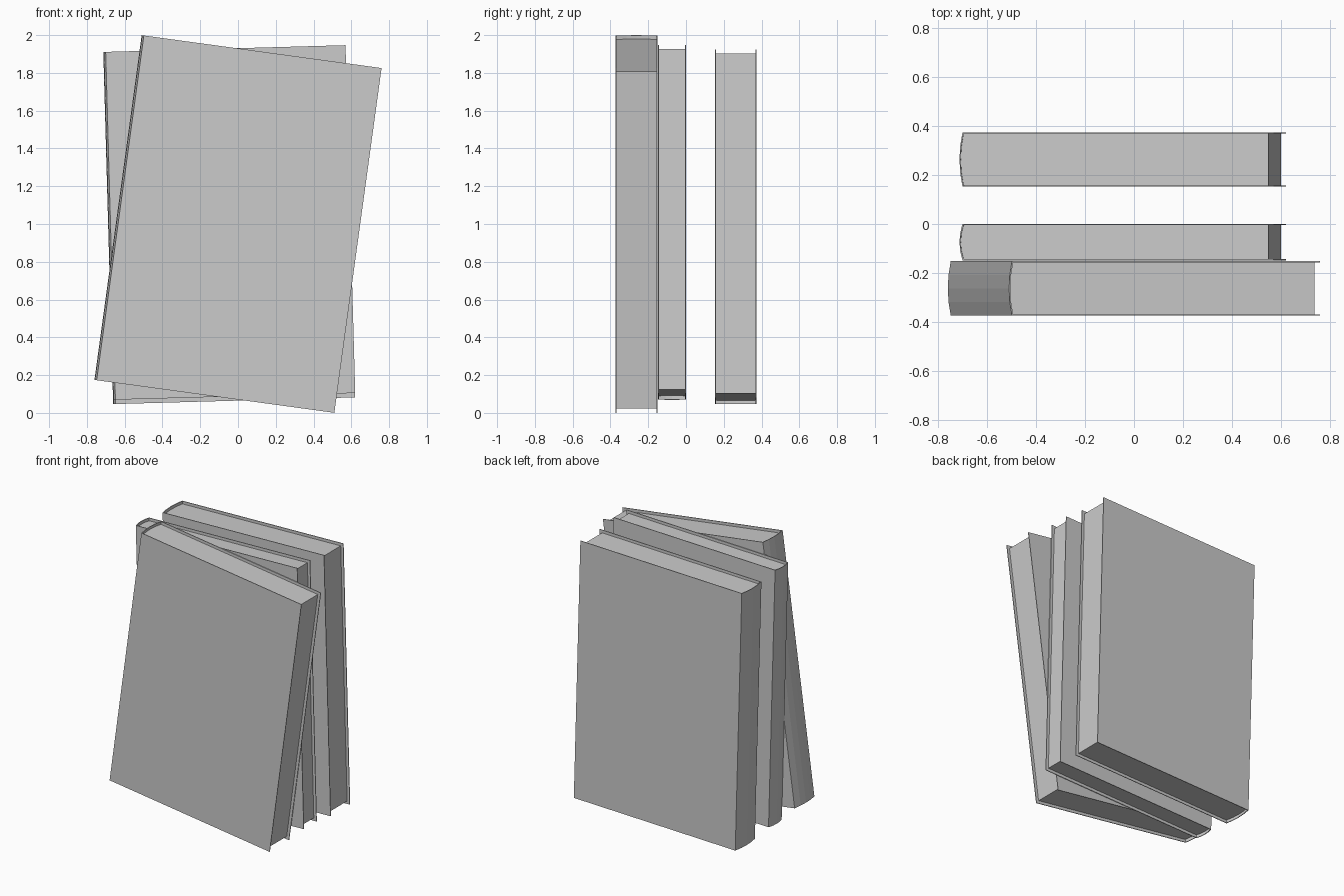
import bpy, bmesh
from math import radians

if "Cube" in bpy.data.objects:
    bpy.data.objects.remove(bpy.data.objects["Cube"])

W, H = 1.282, 1.842        # cover width (spine bulge included) and height
COVER, INSET, BULGE = 0.005, 0.02, 0.012


def prism(name, profile, height):
    """Extrude an x-y profile upward, centred on the local origin."""
    bm = bmesh.new()
    face = bm.faces.new([bm.verts.new((x, y, -height / 2)) for x, y in profile])
    out = bmesh.ops.extrude_face_region(bm, geom=[face])
    top = [v for v in out["geom"] if isinstance(v, bmesh.types.BMVert)]
    bmesh.ops.translate(bm, verts=top, vec=(0, 0, height))
    bmesh.ops.recalc_face_normals(bm, faces=bm.faces)
    mesh = bpy.data.meshes.new(name)
    bm.to_mesh(mesh)
    bm.free()
    obj = bpy.data.objects.new(name, mesh)
    bpy.context.collection.objects.link(obj)
    return obj


def spine_curve(half, x_edge, n=4):
    """Shallow bulging spine, from front edge to back edge."""
    return [(x_edge - BULGE * (1 - u * u), u * half)
            for u in (-1 + 2 * i / n for i in range(n + 1))]


def book(label, y0, y1, centre_x, centre_z, lean):
    half = (y1 - y0) / 2
    left = -W / 2 + BULGE
    outer = spine_curve(half, left)
    inner = spine_curve(half - COVER, left + COVER)
    # Boards and spine as one U-shaped wrap
    wrap = ([(W / 2, -half)] + outer + [(W / 2, half), (W / 2, half - COVER)]
            + inner[::-1] + [(W / 2, -half + COVER)])
    # Page block set in from the cover edges
    fore = W / 2 - INSET
    block = [(fore, -half + COVER)] + inner + [(fore, half - COVER)]
    parts = [prism(label + "_cover", wrap, H),
             prism(label + "_pages", block, H - 2 * INSET)]
    for obj in parts:
        obj.location = (centre_x, (y0 + y1) / 2, centre_z)
        obj.rotation_euler.y = radians(lean)


book("front_book", -0.374, -0.152, 0.0, 1.0, 7.8)
book("middle_book", -0.148, 0.0, -0.046, 1.008, -1.6)
book("back_book", 0.153, 0.374, -0.046, 0.985, -1.6)
